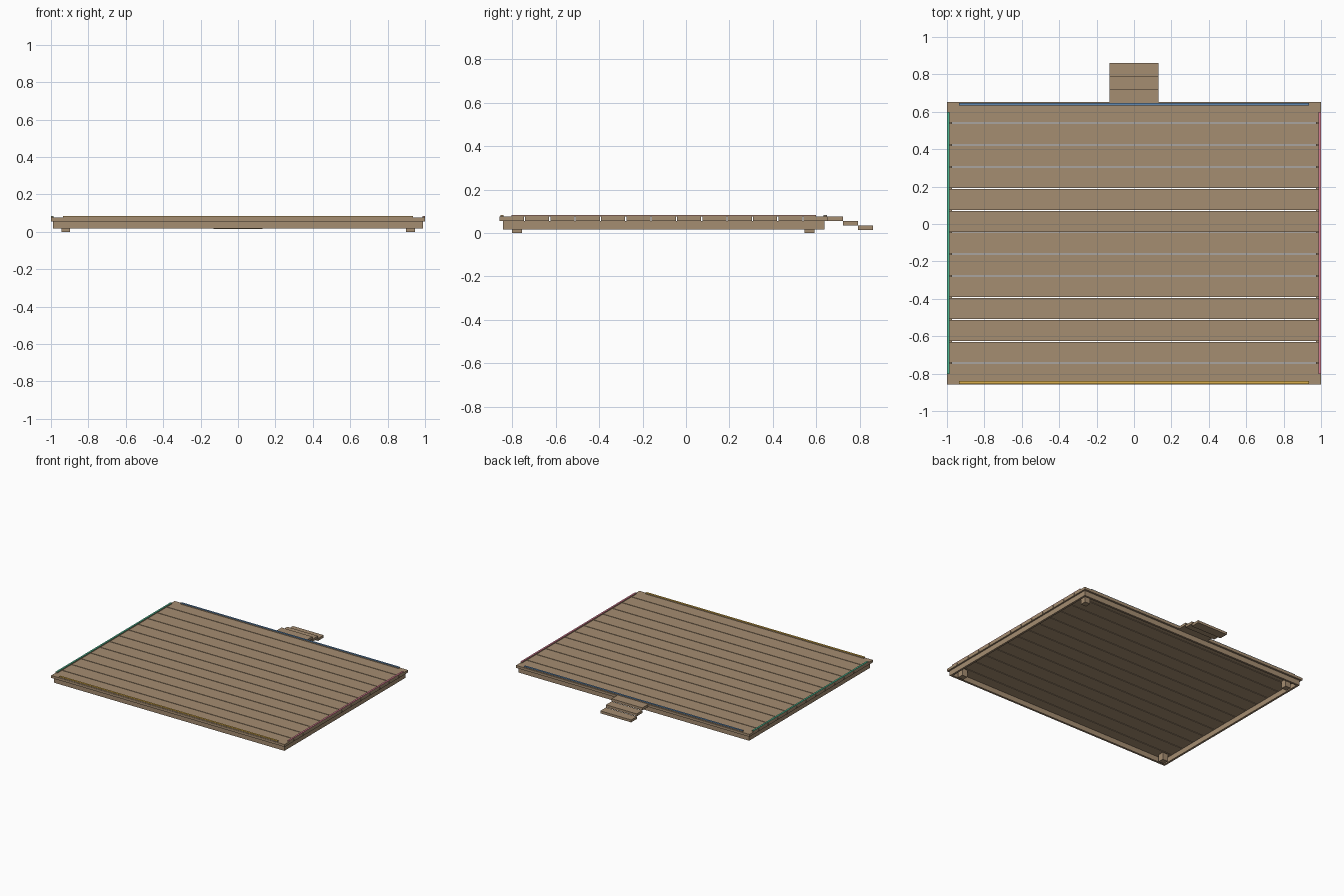
import bpy

cube = bpy.data.objects.get("Cube")
if cube:
    bpy.data.objects.remove(cube, do_unlink=True)


def material(name, rgb):
    mat = bpy.data.materials.new(name)
    mat.use_nodes = True
    colour = (*rgb, 1)
    mat.diffuse_color = colour
    mat.node_tree.nodes["Principled BSDF"].inputs["Base Color"].default_value = colour
    return mat


wood = material("wood brown", (0.376, 0.266, 0.165))
yellow = material("golden yellow", (0.70, 0.42, 0.07))
blue = material("slate blue", (0.12, 0.25, 0.44))
green = material("sea green", (0.08, 0.48, 0.29))
red = material("dusty rose", (0.68, 0.21, 0.29))


def box(name, x, y, z, mat=wood):
    """Box from (min, max) pairs on each axis."""
    spans = (x, y, z)
    bpy.ops.mesh.primitive_cube_add(size=1, location=[(a + b) / 2 for a, b in spans])
    obj = bpy.context.object
    obj.name = name
    obj.scale = [b - a for a, b in spans]
    bpy.ops.object.transform_apply(location=False, rotation=False, scale=True)
    obj.data.materials.append(mat)


FRONT, BACK = -0.858, 0.653
BASE, DECK, TOP, RIM = 0.017, 0.056, 0.075, 0.084

# Deck planks with narrow open gaps
count, gap = 13, 0.005
width = (BACK - FRONT - gap * (count - 1)) / count
for i in range(count):
    y = FRONT + i * (width + gap)
    box(f"plank_{i + 1}", (-1, 1), (y, y + width), (DECK, TOP))

# Skirt boards under the deck edge
thick = 0.016
f, b, s = FRONT + 0.015, BACK - 0.015, 0.988
box("front_skirt", (-s, s), (f, f + thick), (BASE, DECK))
box("back_skirt", (-s, s), (b - thick, b), (BASE, DECK))
box("left_skirt", (s - thick, s), (f + thick, b - thick), (BASE, DECK))
box("right_skirt", (-s, thick - s), (f + thick, b - thick), (BASE, DECK))

# Square corner posts
half = 0.023
for side, x in (("left", 0.922), ("right", -0.922)):
    for end, y in (("front", -0.779), ("back", 0.568)):
        box(f"{end}_{side}_post", (x - half, x + half), (y - half, y + half), (0, DECK))

# Wooden edge curbs capped with coloured strips
long_x, long_y, cap = (-0.935, 0.935), (-0.803, 0.599), 0.003
for side, x, y, mat in (
    ("front", long_x, (-0.855, -0.840), yellow),
    ("back", long_x, (0.633, 0.648), blue),
    ("left", (0.987, 1), long_y, red),
    ("right", (-1, -0.987), long_y, green),
):
    box(f"{side}_curb", x, y, (TOP, RIM - cap))
    box(f"{side}_strip", x, y, (RIM - cap, RIM), mat)

# Descending steps at the back
tread, drop = 0.069, 0.0205
for i in range(3):
    y, z = BACK + i * tread, TOP - i * drop
    box(f"step_{i + 1}", (-0.132, 0.132), (y, y + tread), (z - 0.019, z))
